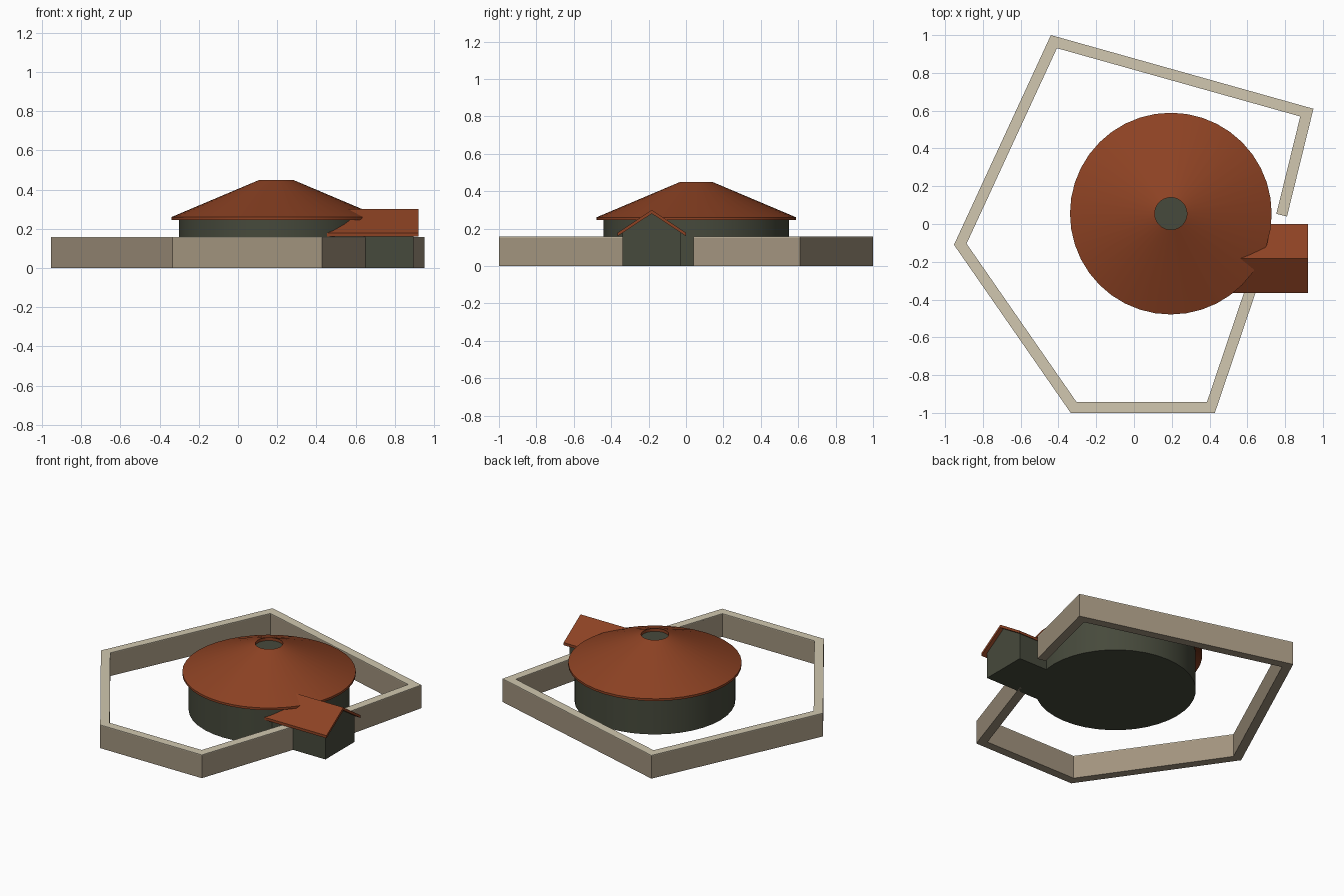
import bpy
import bmesh
import math
from mathutils import Vector

cube = bpy.data.objects.get("Cube")
if cube:
    bpy.data.objects.remove(cube, do_unlink=True)


def material(name, srgb):
    rgba = [(c / 255) ** 2.2 for c in srgb] + [1.0]
    mat = bpy.data.materials.new(name)
    mat.use_nodes = True
    mat.diffuse_color = rgba
    bsdf = mat.node_tree.nodes["Principled BSDF"]
    bsdf.inputs["Base Color"].default_value = rgba
    bsdf.inputs["Roughness"].default_value = 0.9
    return mat


TERRACOTTA = material("terracotta", (140, 68, 40))
DARK_GREEN = material("dark green", (72, 75, 62))
STONE = material("stone", (160, 146, 125))
PALE_STONE = material("pale stone", (208, 198, 174))


def finish(name, bm, mat, smooth=False):
    bmesh.ops.recalc_face_normals(bm, faces=bm.faces)
    mesh = bpy.data.meshes.new(name)
    bm.to_mesh(mesh)
    bm.free()
    mesh.materials.append(mat)
    obj = bpy.data.objects.new(name, mesh)
    bpy.context.collection.objects.link(obj)
    if smooth:
        bpy.ops.object.select_all(action="DESELECT")
        obj.select_set(True)
        bpy.context.view_layer.objects.active = obj
        bpy.ops.object.shade_smooth_by_angle(angle=math.radians(20))
    return obj


def lathe(name, profile, centre, mat, closed, sides=40):
    """Turn a (radius, height) profile about a vertical axis."""
    bm = bmesh.new()
    rings = []
    for r, z in profile:
        angles = [2 * math.pi * i / sides for i in range(sides)]
        rings.append([bm.verts.new((centre[0] + r * math.cos(a),
                                    centre[1] + r * math.sin(a), z)) for a in angles])
    pairs = list(zip(rings, rings[1:]))
    if closed:
        pairs.append((rings[-1], rings[0]))
    else:
        bm.faces.new(rings[0])
        bm.faces.new(rings[-1])
    for a, b in pairs:
        for i in range(sides):
            j = (i + 1) % sides
            bm.faces.new((a[i], a[j], b[j], b[i]))
    return finish(name, bm, mat, smooth=True)


def extrude_x(name, section, x0, x1, mat):
    """Extrude a (y, z) section along x."""
    bm = bmesh.new()
    face = bm.faces.new([bm.verts.new((x0, y, z)) for y, z in section])
    new = bmesh.ops.extrude_face_region(bm, geom=[face])["geom"]
    bmesh.ops.translate(bm, vec=(x1 - x0, 0, 0),
                        verts=[v for v in new if isinstance(v, bmesh.types.BMVert)])
    return finish(name, bm, mat)


def mitred_offset(path, width):
    """Offset an open path to its left with mitred corners."""
    normals = []
    for a, b in zip(path, path[1:]):
        d = (b - a).normalized()
        normals.append(Vector((-d.y, d.x)))
    result = []
    for i, p in enumerate(path):
        n0, n1 = normals[max(i - 1, 0)], normals[min(i, len(normals) - 1)]
        result.append(p + (n0 + n1) * width / (1 + n0.dot(n1)))
    return result


def wall(name, path, width, z0, z1, mat):
    bm = bmesh.new()
    rows = []
    for p, q in zip(path, mitred_offset(path, width)):
        rows.append([bm.verts.new((v.x, v.y, z))
                     for v, z in ((p, z0), (q, z0), (q, z1), (p, z1))])
    for a, b in zip(rows, rows[1:]):
        for i in range(4):
            j = (i + 1) % 4
            bm.faces.new((a[i], a[j], b[j], b[i]))
    bm.faces.new(rows[0])
    bm.faces.new(rows[-1])
    return finish(name, bm, mat)


# Round house: drum with a conical ceiling under the roof shell
CENTRE = (0.195, 0.055)
lathe("round_house", [(0.495, 0), (0.495, 0.25), (0.1, 0.43)], CENTRE, DARK_GREEN, False)
lathe("round_roof", [(0.534, 0.245), (0.534, 0.26), (0.085, 0.45), (0.085, 0.425)],
      CENTRE, TERRACOTTA, True)

# Entrance porch with a gabled roof
RIDGE = -0.183
extrude_x("porch", [(RIDGE - 0.157, 0), (RIDGE + 0.157, 0), (RIDGE + 0.157, 0.178),
                    (RIDGE, 0.282), (RIDGE - 0.157, 0.178)], 0.45, 0.895, DARK_GREEN)
extrude_x("porch_roof", [(RIDGE - 0.182, 0.16), (RIDGE, 0.28), (RIDGE + 0.182, 0.16),
                         (RIDGE + 0.182, 0.178), (RIDGE, 0.3), (RIDGE - 0.182, 0.178)],
          0.45, 0.92, TERRACOTTA)

# Boundary wall, open beside the porch, with a pale top
PATH = [Vector(p) for p in ((0.81, 0.04), (0.95, 0.61), (-0.44, 1.0), (-0.953, -0.11),
                            (-0.335, -1.0), (0.428, -1.0), (0.665, -0.3))]
wall("boundary_wall", PATH, 0.058, 0, 0.153, STONE)
wall("wall_cap", PATH, 0.058, 0.153, 0.158, PALE_STONE)
